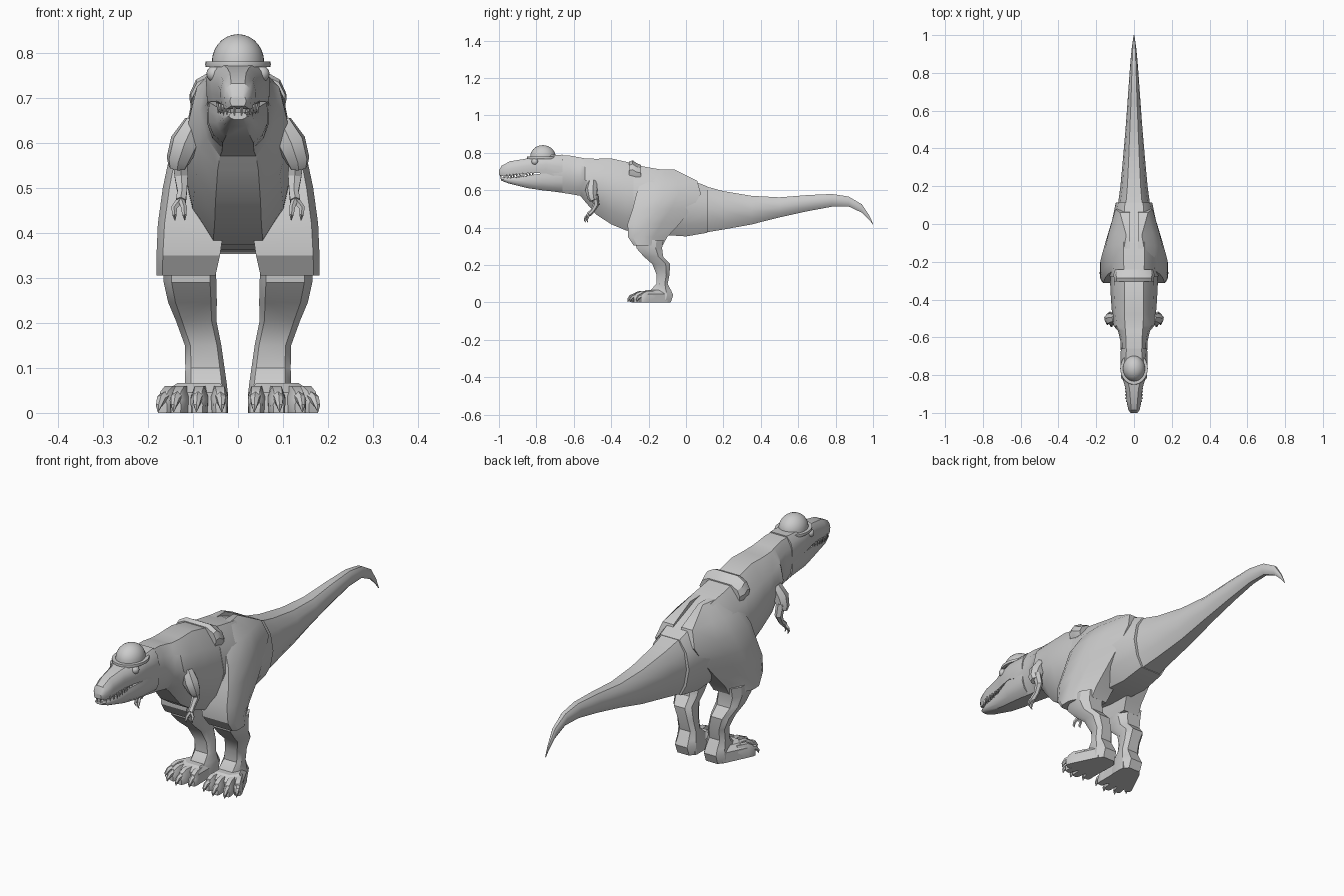
import bpy, bmesh, math
from mathutils import Vector, Matrix


def finish(name, bm, mirror=False, angle=32):
    bmesh.ops.recalc_face_normals(bm, faces=bm.faces)
    me = bpy.data.meshes.new(name)
    bm.to_mesh(me)
    bm.free()
    ob = bpy.data.objects.new(name, me)
    bpy.context.collection.objects.link(ob)
    if mirror:
        ob.modifiers.new("Mirror", 'MIRROR')
    bpy.ops.object.select_all(action='DESELECT')
    ob.select_set(True)
    bpy.context.view_layer.objects.active = ob
    bpy.ops.object.shade_smooth_by_angle(angle=math.radians(angle))
    return ob


def add_loft(bm, rings):
    rows = [[bm.verts.new(p) for p in r] for r in rings]
    n = len(rows[0])
    for a, b in zip(rows, rows[1:]):
        for i in range(n):
            j = (i + 1) % n
            bm.faces.new((a[i], a[j], b[j], b[i]))
    bm.faces.new(rows[0])
    bm.faces.new(rows[-1])


def body(name, rows):
    """Loft along y; each row: y, top z, bottom z, half widths top/middle/bottom."""
    rings = []
    for y, zt, zb, wt, wm, wb in rows:
        h = zt - zb
        half = [(wt, zt), (wm * .72 + wt * .28, zb + h * .8), (wm, zb + h * .5),
                (wm * .65 + wb * .35, zb + h * .2), (wb, zb)]
        rings.append([(x, y, z) for x, z in half] + [(-x, y, z) for x, z in reversed(half)])
    bm = bmesh.new()
    add_loft(bm, rings)
    return finish(name, bm)


def limb(name, rows, outline):
    """Loft along z; each row: z, y range, x range; outline in unit (x, y)."""
    bm = bmesh.new()
    add_loft(bm, [[(x0 + u * (x1 - x0), y0 + v * (y1 - y0), z) for u, v in outline]
                  for z, y0, y1, x0, x1 in rows])
    return finish(name, bm, True)


def add_tube(bm, pts, n=6):
    """Round tapering tube through (x, y, z, radius) points."""
    ps = [Vector(p[:3]) for p in pts]
    rings = []
    for i, p in enumerate(ps):
        d = (ps[min(i + 1, len(ps) - 1)] - ps[max(i - 1, 0)]).normalized()
        u = d.cross(Vector((1, 0, 0))).normalized()
        v = d.cross(u)
        r = pts[i][3]
        rings.append([p + (u * math.cos(t) + v * math.sin(t)) * r
                      for t in (2 * math.pi * k / n for k in range(n))])
    add_loft(bm, rings)


# Tail
body("tail", [
    (.08, .628, .37, .045, .088, .05), (.2, .595, .39, .035, .072, .038),
    (.35, .57, .417, .028, .058, .028), (.5, .562, .455, .022, .045, .02),
    (.65, .574, .488, .016, .034, .014), (.78, .58, .512, .012, .025, .01),
    (.87, .566, .513, .009, .018, .007), (.94, .525, .48, .006, .011, .004),
    (.98, .465, .442, .003, .005, .002), (1, .422, .416, .001, .002, .001)])

# Hips
body("hips", [
    (.115, .62, .373, .048, .096, .055), (0, .665, .353, .055, .12, .06),
    (-.1, .705, .36, .055, .135, .06), (-.2, .722, .362, .055, .135, .06),
    (-.28, .738, .374, .052, .128, .055)])

# Torso and neck
body("torso", [
    (-.25, .733, .37, .05, .125, .055), (-.32, .752, .385, .05, .126, .055),
    (-.4, .77, .418, .05, .122, .052), (-.48, .768, .47, .05, .116, .05),
    (-.54, .77, .54, .048, .108, .045), (-.565, .775, .57, .045, .085, .04),
    (-.62, .785, .58, .042, .072, .036), (-.72, .785, .595, .04, .068, .034)])

# Raised collar across the back
body("back_collar", [
    (-.305, .752, .66, .055, .105, .09), (-.285, .76, .66, .058, .107, .09),
    (-.265, .745, .65, .06, .108, .09), (-.24, .735, .65, .057, .1, .09)])

# Skull and lower jaw, with a narrow mouth gap between them
body("upper_head", [
    (-1, .705, .682, .01, .018, .014), (-.985, .732, .675, .015, .03, .025),
    (-.94, .755, .677, .018, .039, .036), (-.87, .766, .69, .024, .045, .044),
    (-.82, .776, .692, .036, .06, .054), (-.75, .786, .69, .045, .071, .068),
    (-.66, .79, .66, .04, .07, .065)])
body("lower_jaw", [
    (-.99, .667, .652, .012, .02, .01), (-.95, .668, .637, .03, .034, .018),
    (-.85, .677, .612, .043, .047, .028), (-.77, .69, .6, .064, .066, .034),
    (-.66, .7, .588, .066, .069, .035)])

# Teeth along the upper and lower lips
bm = bmesh.new()
for i in range(11):
    t = i / 10
    y = -.99 + .17 * t
    x = .008 + .036 * min(1, t * 2.6) ** .6
    z = .68 + .012 * t
    add_tube(bm, [(x, y, z + .003, .005), (x, y, z - .02, .0008)], 5)
    if i:
        add_tube(bm, [(x - .006, y + .006, z - .018, .004), (x - .006, y + .006, z, .0008)], 5)
finish("teeth", bm, True)

# Eyes
bm = bmesh.new()
bmesh.ops.create_uvsphere(bm, u_segments=16, v_segments=10, radius=.018,
                          matrix=Matrix.Translation((.052, -.808, .753)))
finish("eyes", bm, True)

# Round hat with brim, spun from one profile
profile = [(.0585, .775), (.0585, .768), (.072, .768), (.073, .774), (.072, .78), (.058, .78)]
profile += [(.058 * math.cos(a), .78 + .061 * math.sin(a))
            for a in (math.radians(d) for d in (12, 25, 38, 51, 64, 77, 88))]
bm = bmesh.new()
add_loft(bm, [[(r * math.cos(t), -.765 + 1.17 * r * math.sin(t), z)
               for t in (2 * math.pi * k / 32 for k in range(32))] for r, z in profile])
finish("hat", bm)

# Thighs, wide at the bottom and blending into the hips
limb("thighs", [
    (.305, -.28, -.125, .05, .181), (.35, -.31, -.1, .04, .181),
    (.42, -.312, -.035, .03, .178), (.5, -.285, .03, .02, .167),
    (.58, -.265, .08, .02, .15), (.65, -.24, .06, .02, .11),
    (.71, -.2, -.06, .02, .055)],
    [(0, 0), (.9, 0), (1, .12), (1, .42), (.86, .65), (.6, 1), (0, 1)])

# Lower legs
limb("lower_legs", [
    (.335, -.27, -.12, .05, .165), (.29, -.265, -.128, .048, .165),
    (.245, -.225, -.122, .047, .155), (.205, -.18, -.085, .048, .138),
    (.15, -.158, -.088, .037, .118), (.1, -.158, -.098, .03, .117),
    (.065, -.19, -.08, .025, .118), (.04, -.2, -.068, .022, .122),
    (0, -.2, -.082, .022, .12)],
    [(.12, 0), (.85, 0), (1, .25), (1, .75), (.8, 1), (.2, 1), (0, .75), (0, .25)])

# Foot pads
limb("foot_pads", [
    (0, -.245, -.1, .024, .165), (.045, -.245, -.1, .024, .165),
    (.066, -.215, -.11, .04, .135)],
    [(0, 0), (.7, 0), (1, .3), (.65, 1), (0, 1)])

# Four toes per foot, each tipped with a hooked claw
toes, claws = bmesh.new(), bmesh.new()
for bx, by, tx, ty in [(.045, -.2, .038, -.275), (.08, -.2, .09, -.29),
                       (.115, -.19, .138, -.28), (.13, -.17, .168, -.245)]:
    a, b = Vector((bx, by, 0)), Vector((tx, ty, 0))
    d = (b - a).normalized()
    s = Vector((-d.y, d.x, 0))
    rings = []
    for f, w, h in [(0, .018, .06), (.6, .019, .06), (.88, .017, .048), (1, .012, .03)]:
        c = a.lerp(b, f)
        rings.append([c + s * (u * w) + Vector((0, 0, v * h)) for u, v in
                      [(-.9, 0), (-1, .6), (-.55, 1), (.55, 1), (1, .6), (.9, 0)]])
    add_loft(toes, rings)
    pts = [(b + d * o, z, r) for o, z, r in
           [(-.018, .036, .014), (.006, .03, .011), (.018, .016, .007), (.021, .002, .001)]]
    add_tube(claws, [(p.x, p.y, z, r) for p, z, r in pts], 6)
finish("toes", toes, True)
finish("toe_claws", claws, True)

# Small arms: shoulder, forearm and two fingers
bm = bmesh.new()
add_tube(bm, [(.095, -.5, .645, .025), (.118, -.505, .6, .034),
              (.133, -.5, .56, .027), (.135, -.495, .545, .02)], 7)
add_tube(bm, [(.13, -.49, .575, .02), (.126, -.48, .525, .017),
              (.124, -.5, .49, .012), (.127, -.52, .47, .013)], 6)
for dx, dy in ((-.008, -.004), (.014, .008)):
    add_tube(bm, [(.127, -.518, .475, .008), (.128 + dx, -.532 + dy, .455, .007),
                  (.127 + dx, -.538 + dy, .44, .005), (.126 + dx, -.532 + dy, .428, .001)], 5)
finish("arms", bm, True)
